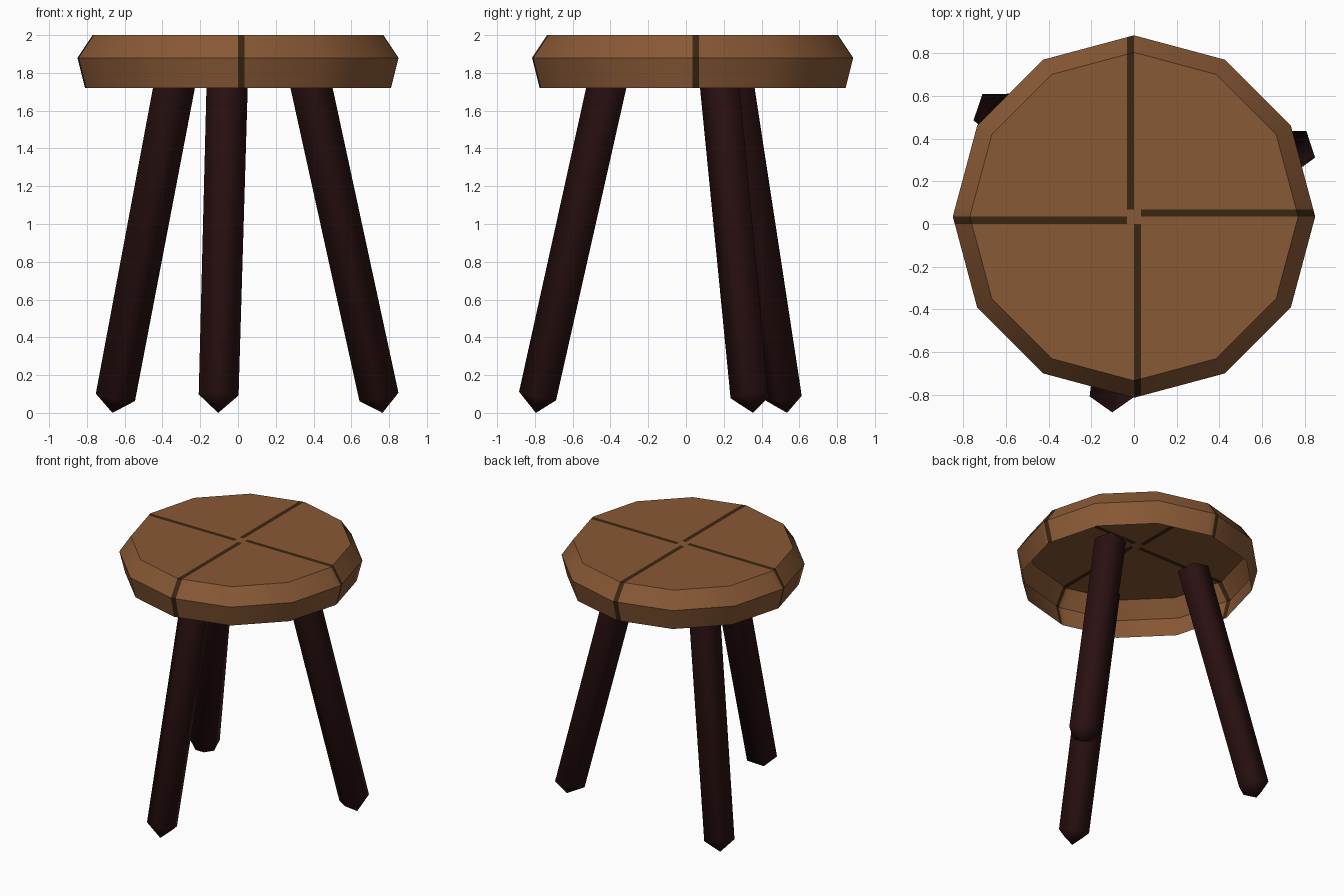
import bpy, bmesh, math
from mathutils import Vector

if "Cube" in bpy.data.objects:
    bpy.data.objects.remove(bpy.data.objects["Cube"])


def material(name, rgb):
    m = bpy.data.materials.new(name)
    m.diffuse_color = (*rgb, 1)
    m.use_nodes = True
    m.node_tree.nodes["Principled BSDF"].inputs["Base Color"].default_value = m.diffuse_color
    return m


WOOD = material("warm brown wood", (0.25, 0.1, 0.036))
GROOVE = material("dark groove", (0.042, 0.0194, 0.006))
LEG = material("dark red brown", (0.0225, 0.0052, 0.0055))


def finish(bm, name, mats, angle):
    mesh = bpy.data.meshes.new(name)
    bm.to_mesh(mesh)
    bm.free()
    ob = bpy.data.objects.new(name, mesh)
    bpy.context.collection.objects.link(ob)
    for m in mats:
        mesh.materials.append(m)
    bpy.ops.object.select_all(action='DESELECT')
    ob.select_set(True)
    bpy.context.view_layer.objects.active = ob
    bpy.ops.object.shade_smooth_by_angle(angle=math.radians(angle))
    return ob


def ring(bm, radius, z, sides, start=0.0):
    return [bm.verts.new((radius * math.cos(start + math.tau * i / sides),
                          radius * math.sin(start + math.tau * i / sides), z))
            for i in range(sides)]


def bridge(bm, low, high):
    n = len(low)
    for i in range(n):
        j = (i + 1) % n
        bm.faces.new((low[i], low[j], high[j], high[i]))


# Seat: twelve-sided shell, open underneath
bm = bmesh.new()
rings = [ring(bm, r, z, 12) for r, z in ((0.81, 1.72), (0.85, 1.88), (0.77, 2.0))]
bridge(bm, rings[0], rings[1])
bridge(bm, rings[1], rings[2])
bm.faces.new(rings[2])

# Grooves: cut the shell along both axes and colour four pinwheel strips
W = 0.034
for axis in (Vector((1, 0, 0)), Vector((0, 1, 0))):
    for d in (-W, 0, W):
        bmesh.ops.bisect_plane(bm, geom=bm.verts[:] + bm.edges[:] + bm.faces[:],
                               plane_co=axis * d, plane_no=axis, dist=1e-5)
for f in bm.faces:
    c = f.calc_center_median()
    for dx, dy in ((1, 0), (0, 1), (-1, 0), (0, -1)):
        if c.x * dx + c.y * dy > W and 0 < c.y * dx - c.x * dy < W:
            f.material_index = 1
seat = finish(bm, "seat", (WOOD, GROOVE), 40)
seat.location.y = 0.035


# Legs: splayed five-sided posts with pointed feet
def leg(name, foot, top):
    foot, top = Vector(foot), Vector(top)
    axis = top - foot
    length = axis.length
    bm = bmesh.new()
    tip = bm.verts.new((0, 0, 0))
    low = ring(bm, 0.111, 0.09, 5, -math.pi / 2)
    high = ring(bm, 0.115, length, 5, -math.pi / 2)
    bridge(bm, low, high)
    bm.faces.new(high)
    for i in range(5):
        bm.faces.new((tip, low[(i + 1) % 5], low[i]))
    ob = finish(bm, name, (LEG,), 80)
    ob.rotation_mode = 'QUATERNION'
    ob.rotation_quaternion = Vector((0, 0, 1)).rotation_difference(axis)
    ob.location = foot


leg("front_leg", (-0.105, -0.795, 0), (-0.055, -0.389, 1.82))
leg("back_left_leg", (-0.665, 0.535, 0), (-0.321, 0.253, 1.82))
leg("back_right_leg", (0.765, 0.355, 0), (0.368, 0.18, 1.82))
